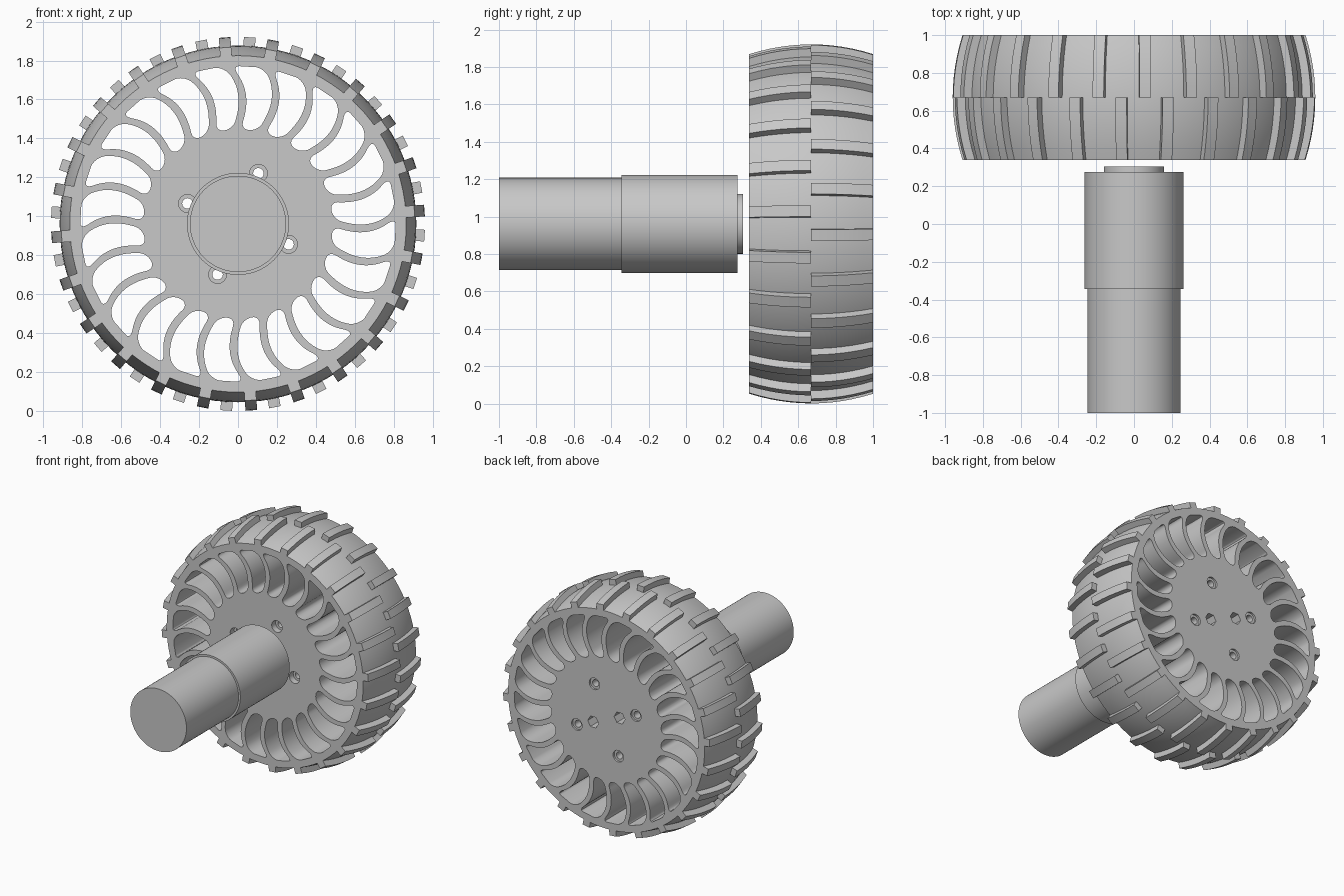
import bpy, bmesh, math
from mathutils import Matrix, Vector

if "Cube" in bpy.data.objects:
    bpy.data.objects.remove(bpy.data.objects["Cube"], do_unlink=True)

AXLE_Z = 0.961               # wheel and motor axis height
Y0, Y1 = 0.338, 1.0          # wheel faces
YC, HALF = (Y0 + Y1) / 2, (Y1 - Y0) / 2
TIRE_R, CROWN, LUG_H = 0.916, 0.052, 0.044
COUNT = 24                   # windows, and lugs per row

grey = bpy.data.materials.new("plain grey")
grey.use_nodes = True
grey.diffuse_color = (0.58, 0.58, 0.58, 1)
grey.node_tree.nodes["Principled BSDF"].inputs["Base Color"].default_value = grey.diffuse_color


def finish(name, bm):
    """Turn a bmesh into a clean, smooth-by-angle object on the axle."""
    bmesh.ops.remove_doubles(bm, verts=bm.verts, dist=1e-5)
    bmesh.ops.recalc_face_normals(bm, faces=bm.faces)
    mesh = bpy.data.meshes.new(name)
    bm.to_mesh(mesh)
    bm.free()
    mesh.materials.append(grey)
    ob = bpy.data.objects.new(name, mesh)
    ob.location.z = AXLE_Z
    bpy.context.collection.objects.link(ob)
    bpy.ops.object.select_all(action='DESELECT')
    ob.select_set(True)
    bpy.context.view_layer.objects.active = ob
    bpy.ops.object.shade_smooth_by_angle(angle=math.radians(30))
    return ob


def polar(r, a):
    return r * math.cos(a), r * math.sin(a)


def circle(r, n=48, cx=0, cy=0):
    return [(cx + r * math.cos(math.tau * i / n), cy + r * math.sin(math.tau * i / n))
            for i in range(n)]


def plate(name, loops, y0, y1):
    """Flat part: outer outline plus hole outlines, extruded from y0 to y1."""
    curve = bpy.data.curves.new(name + "_outline", 'CURVE')
    curve.dimensions = '2D'
    curve.fill_mode = 'BOTH'
    curve.extrude = (y1 - y0) / 2
    for loop in loops:
        sp = curve.splines.new('POLY')
        sp.points.add(len(loop) - 1)
        for p, (x, y) in zip(sp.points, loop):
            p.co = (x, y, 0, 1)
        sp.use_cyclic_u = True
    tmp = bpy.data.objects.new(name + "_outline", curve)
    bpy.context.collection.objects.link(tmp)
    deps = bpy.context.evaluated_depsgraph_get()
    mesh = bpy.data.meshes.new_from_object(tmp.evaluated_get(deps))
    bm = bmesh.new()
    bm.from_mesh(mesh)
    bpy.data.objects.remove(tmp, do_unlink=True)
    bpy.data.curves.remove(curve)
    bpy.data.meshes.remove(mesh)
    bm.transform(Matrix.Translation((0, (y0 + y1) / 2, 0)) @ Matrix.Rotation(math.pi / 2, 4, 'X'))
    return finish(name, bm)


def lathe(name, profile, closed=False, steps=96):
    """Revolve a (radius, y) profile about the axle."""
    bm = bmesh.new()
    vs = [bm.verts.new((r, y, 0)) for r, y in profile]
    pairs = list(zip(vs, vs[1:])) + ([(vs[-1], vs[0])] if closed else [])
    edges = [bm.edges.new(p) for p in pairs]
    bmesh.ops.spin(bm, geom=vs + edges, cent=(0, 0, 0), axis=(0, 1, 0),
                   angle=math.tau, steps=steps)
    return finish(name, bm)


def tire_radius(y):
    return TIRE_R - CROWN * ((y - YC) / HALF) ** 2


# Curved, round-cornered window between two spokes
def window(index, r_in=0.485, r_out=0.81, spoke=0.04, corner=0.042, n=22):
    left, right = [], []
    for i in range(n + 1):
        r = (r_in + r_out) / 2 - (r_out - r_in) / 2 * math.cos(math.pi * i / n)
        t = (r - r_in) / (r_out - r_in)
        bend = math.radians(18 * t * t - 15 * t + 1)
        u = max(0, 1 - min(r - r_in, r_out - r) / corner)
        half = math.pi * r / COUNT - spoke / 2 - corner * (1 - math.sqrt(max(0, 1 - u * u)))
        mid = math.tau * (index + 0.5) / COUNT + bend
        left.append(polar(r, mid + half / r))
        right.append(polar(r, mid - half / r))
    return left + right[::-1]


# Wheel body with windows, bolt holes and two hexagonal holes
tilt = math.radians(-22)
bolts = [polar(0.28, tilt + k * math.pi / 2) for k in range(4)]
hexes = [polar(0.125, tilt + k * math.pi) for k in range(2)]
outline = [circle(tire_radius(Y0), 96)]
outline += [window(i) for i in range(COUNT)]
outline += [circle(0.046, 24, *b) for b in bolts]
outline += [circle(0.048, 6, *h) for h in hexes]
plate("wheel_body", outline, Y0, Y1)

# Seats at the bottom of the bolt counterbores
for k, b in enumerate(bolts):
    plate(f"bolt_seat_{k + 1}", [circle(0.046, 24, *b), circle(0.027, 24, *b)],
          Y0 + 0.05, Y1 - 0.015)

# Crowned tire skin
ys = [Y0 + (Y1 - Y0) * i / 12 for i in range(13)]
lathe("tire", [(tire_radius(y), y) for y in ys], closed=True)


# Tread lugs: two rows of bars that follow the crown
def lug_row(name, y0, y1, phase, width=0.06, n=6):
    bm = bmesh.new()
    for k in range(COUNT):
        a = math.radians(phase) + math.tau * k / COUNT
        out = Vector((math.cos(a), 0, math.sin(a)))
        side = Vector((-math.sin(a), 0, math.cos(a))) * width / 2
        rings = []
        for i in range(n + 1):
            y = y0 + (y1 - y0) * i / n
            r = tire_radius(y)
            rings.append([bm.verts.new(out * rr + side * s + Vector((0, y, 0)))
                          for rr, s in ((r - 0.01, -1), (r + LUG_H, -1),
                                        (r + LUG_H, 1), (r - 0.01, 1))])
        for p, q in zip(rings, rings[1:]):
            for j in range(4):
                bm.faces.new((p[j], p[(j + 1) % 4], q[(j + 1) % 4], q[j]))
        bm.faces.new(rings[0])
        bm.faces.new(rings[-1])
    return finish(name, bm)


lug_row("front_tread_lugs", Y0, YC, 4.1)
lug_row("back_tread_lugs", YC, Y1, 11.4)

# Motor: narrow rear can, wider gearbox and output boss
lathe("motor", [(0, -1), (0.247, -1), (0.247, -0.345), (0.262, -0.345),
                (0.262, 0.275), (0.16, 0.275), (0.16, 0.305), (0, 0.305)])
